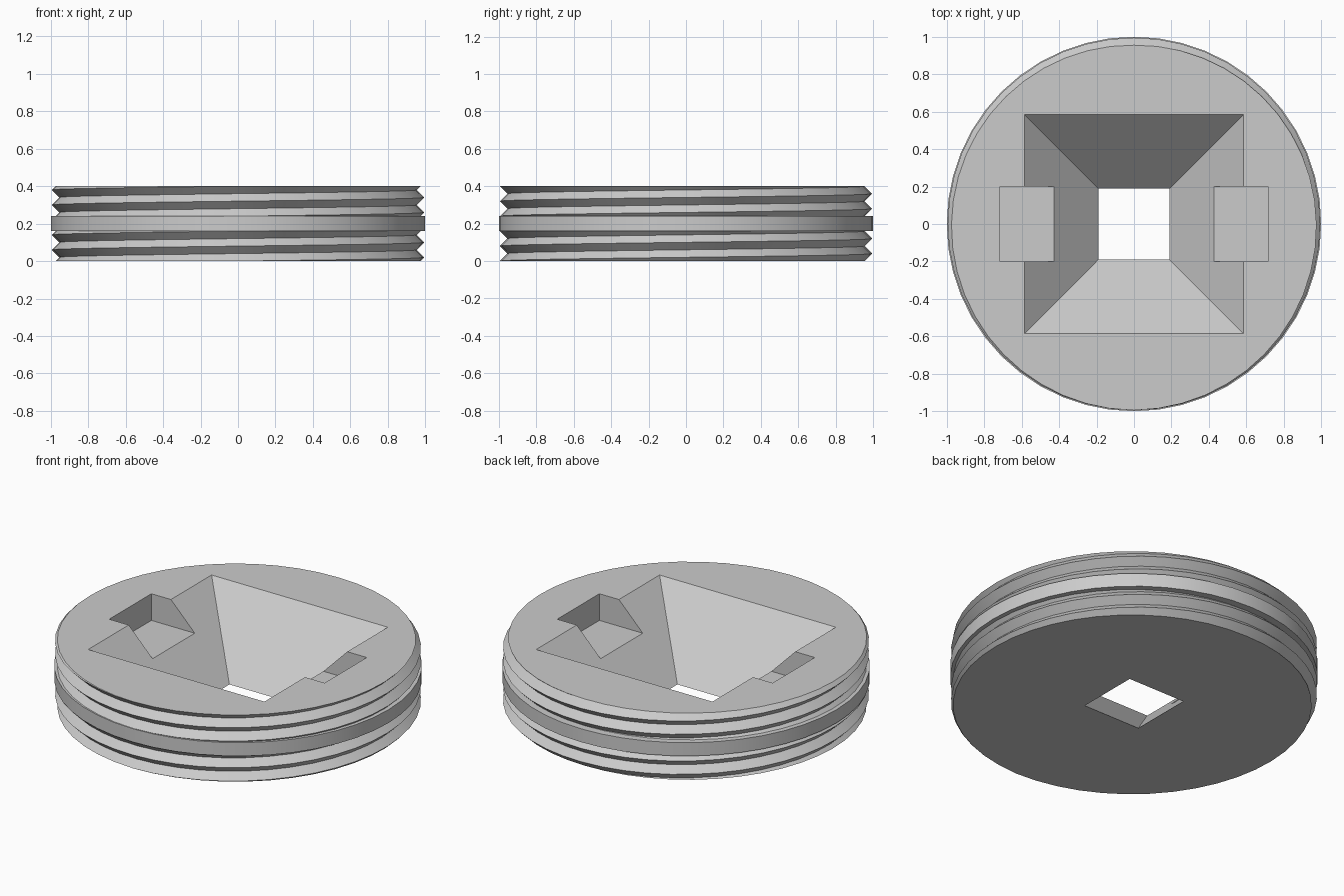
import bpy, bmesh, math

if "Cube" in bpy.data.objects:
    bpy.data.objects.remove(bpy.data.objects["Cube"], do_unlink=True)

SEGMENTS = 48
HEIGHT = 0.4
BAND_LOW, BAND_HIGH = 0.16, 0.24
PITCH, CREST, ROOT = 0.08, 0.995, 0.955
CREST_START = 0.02

grey = bpy.data.materials.new("light grey")
grey.use_nodes = True
colour = (0.6, 0.6, 0.6, 1)
grey.diffuse_color = colour
grey.node_tree.nodes["Principled BSDF"].inputs["Base Color"].default_value = colour


def thread_column(turn, low, high):
    """Crest and root points of the helix on one column, clamped to the zone."""
    points = []
    for k in range(-4, 14):
        helix = CREST_START + PITCH * (turn + k / 2)
        z = min(max(helix, low), high)
        phase = ((z - CREST_START) / PITCH - turn) % 1
        crest_distance = 2 * min(phase, 1 - phase)
        points.append((CREST + (ROOT - CREST) * crest_distance, z))
    return points


# Threaded disc with a plain band round its middle
bm = bmesh.new()
columns = []
for i in range(SEGMENTS + 1):
    turn = i / SEGMENTS
    profile = thread_column(turn, 0, BAND_LOW)
    profile += [(1, BAND_LOW), (1, BAND_HIGH)]
    profile += thread_column(turn, BAND_HIGH, HEIGHT)
    angle = math.tau * turn
    columns.append([bm.verts.new((r * math.cos(angle), r * math.sin(angle), z))
                    for r, z in profile])
for a, b in zip(columns, columns[1:]):
    for j in range(len(a) - 1):
        bm.faces.new((a[j], b[j], b[j + 1], a[j + 1]))
bmesh.ops.remove_doubles(bm, verts=bm.verts, dist=0.00002)
bmesh.ops.holes_fill(bm, edges=[e for e in bm.edges if e.is_boundary], sides=0)
bmesh.ops.recalc_face_normals(bm, faces=bm.faces)
mesh = bpy.data.meshes.new("threaded_disc")
bm.to_mesh(mesh)
bm.free()
disc = bpy.data.objects.new("threaded_disc", mesh)
bpy.context.collection.objects.link(disc)
mesh.materials.append(grey)


def select_only(obj):
    bpy.ops.object.select_all(action="DESELECT")
    obj.select_set(True)
    bpy.context.view_layer.objects.active = obj


def cut(cutter):
    cutter.hide_render = True
    cutter.data.materials.append(grey)
    select_only(disc)
    mod = disc.modifiers.new("cut", "BOOLEAN")
    mod.operation = "DIFFERENCE"
    mod.solver = "EXACT"
    mod.object = cutter
    bpy.ops.object.modifier_apply(modifier=mod.name)
    bpy.data.objects.remove(cutter, do_unlink=True)


# Square funnel through the disc, run a little past both faces
OVER = 0.05
BOTTOM_HALF, TOP_HALF = 0.19, 0.585
extra = (TOP_HALF - BOTTOM_HALF) / HEIGHT * OVER
bpy.ops.mesh.primitive_cone_add(
    vertices=4, radius1=(BOTTOM_HALF - extra) * math.sqrt(2),
    radius2=(TOP_HALF + extra) * math.sqrt(2), depth=HEIGHT + 2 * OVER,
    location=(0, 0, HEIGHT / 2), rotation=(0, 0, math.pi / 4))
funnel = bpy.context.object
funnel.name = "funnel_cutter"
cut(funnel)

# Shallow slot leaving a flat-floored notch at each side of the funnel
bpy.ops.mesh.primitive_cube_add(size=1, location=(0, 0, 0.39))
slot = bpy.context.object
slot.name = "side_notch_cutter"
slot.scale = (1.43, 0.4, 0.3)
cut(slot)

select_only(disc)
bpy.ops.object.shade_smooth_by_angle(angle=math.radians(30))
